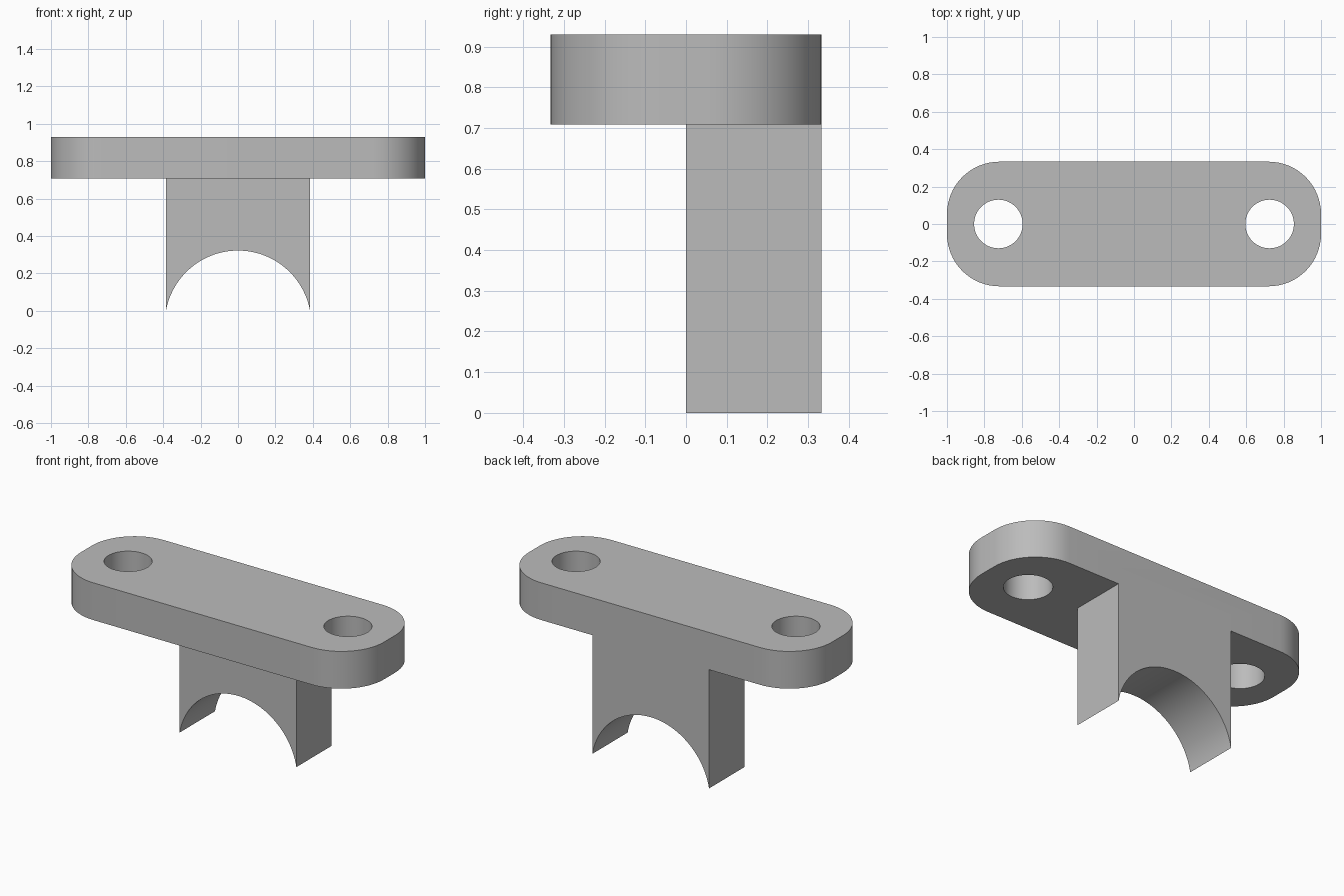
import bpy, bmesh
from math import sin, cos, pi, asin
from mathutils import Vector

if "Cube" in bpy.data.objects:
    bpy.data.objects.remove(bpy.data.objects["Cube"])

HALF_X, HALF_Y = 1.0, 0.333
Z_LOW, Z_TOP = 0.708, 0.93
CORNER = 0.28
HOLE_X, HOLE_R = 0.725, 0.13
POST_X, ARCH_TOP = 0.385, 0.322

grey = bpy.data.materials.new("plain grey")
grey.use_nodes = True
color = (0.5, 0.5, 0.5, 1)
grey.diffuse_color = color
grey.node_tree.nodes["Principled BSDF"].inputs["Base Color"].default_value = color


def arc(cx, cy, r, start, end, steps):
    return [(cx + r * cos(start + (end - start) * i / steps),
             cy + r * sin(start + (end - start) * i / steps)) for i in range(steps + 1)]


def prism(name, points, direction):
    """Extrude a closed outline of 3D points into a solid."""
    bm = bmesh.new()
    face = bm.faces.new([bm.verts.new(p) for p in points])
    new = bmesh.ops.extrude_face_region(bm, geom=[face])["geom"]
    bmesh.ops.translate(bm, vec=Vector(direction),
                        verts=[g for g in new if isinstance(g, bmesh.types.BMVert)])
    bmesh.ops.recalc_face_normals(bm, faces=bm.faces)
    mesh = bpy.data.meshes.new(name)
    bm.to_mesh(mesh)
    bm.free()
    mesh.materials.append(grey)
    obj = bpy.data.objects.new(name, mesh)
    bpy.context.collection.objects.link(obj)
    return obj


def combine(target, other, operation):
    """Apply a boolean and discard the helper."""
    mod = target.modifiers.new(operation, "BOOLEAN")
    mod.operation, mod.solver, mod.object = operation, "EXACT", other
    bpy.context.view_layer.objects.active = target
    bpy.ops.object.modifier_apply(modifier=mod.name)
    bpy.data.objects.remove(other)


# Mounting plate with rounded corners
cx, cy = HALF_X - CORNER, HALF_Y - CORNER
outline = []
for i, (sx, sy) in enumerate([(1, 1), (-1, 1), (-1, -1), (1, -1)]):
    outline += arc(sx * cx, sy * cy, CORNER, i * pi / 2, (i + 1) * pi / 2, 16)
bracket = prism("bracket", [(x, y, Z_LOW) for x, y in outline], (0, 0, Z_TOP - Z_LOW))

# Saddle post with an arched underside, flush with the back of the plate
radius = (POST_X ** 2 + ARCH_TOP ** 2) / (2 * ARCH_TOP)
tilt = asin((radius - ARCH_TOP) / radius)
profile = arc(0, ARCH_TOP - radius, radius, tilt, pi - tilt, 48)
profile += [(-POST_X, Z_LOW + 0.1), (POST_X, Z_LOW + 0.1)]
post = prism("saddle_post", [(x, 0, z) for x, z in profile], (0, HALF_Y, 0))
combine(bracket, post, "UNION")

# Bolt holes
for side in (-1, 1):
    ring = arc(side * HOLE_X, 0, HOLE_R, 0, 2 * pi, 48)[:-1]
    hole = prism("bolt_hole", [(x, y, Z_LOW - 0.1) for x, y in ring], (0, 0, 0.5))
    combine(bracket, hole, "DIFFERENCE")

# Smooth rounded walls, sharp edges elsewhere
bpy.ops.object.select_all(action="DESELECT")
bracket.select_set(True)
bpy.context.view_layer.objects.active = bracket
bpy.ops.object.shade_smooth_by_angle(angle=pi / 6)
